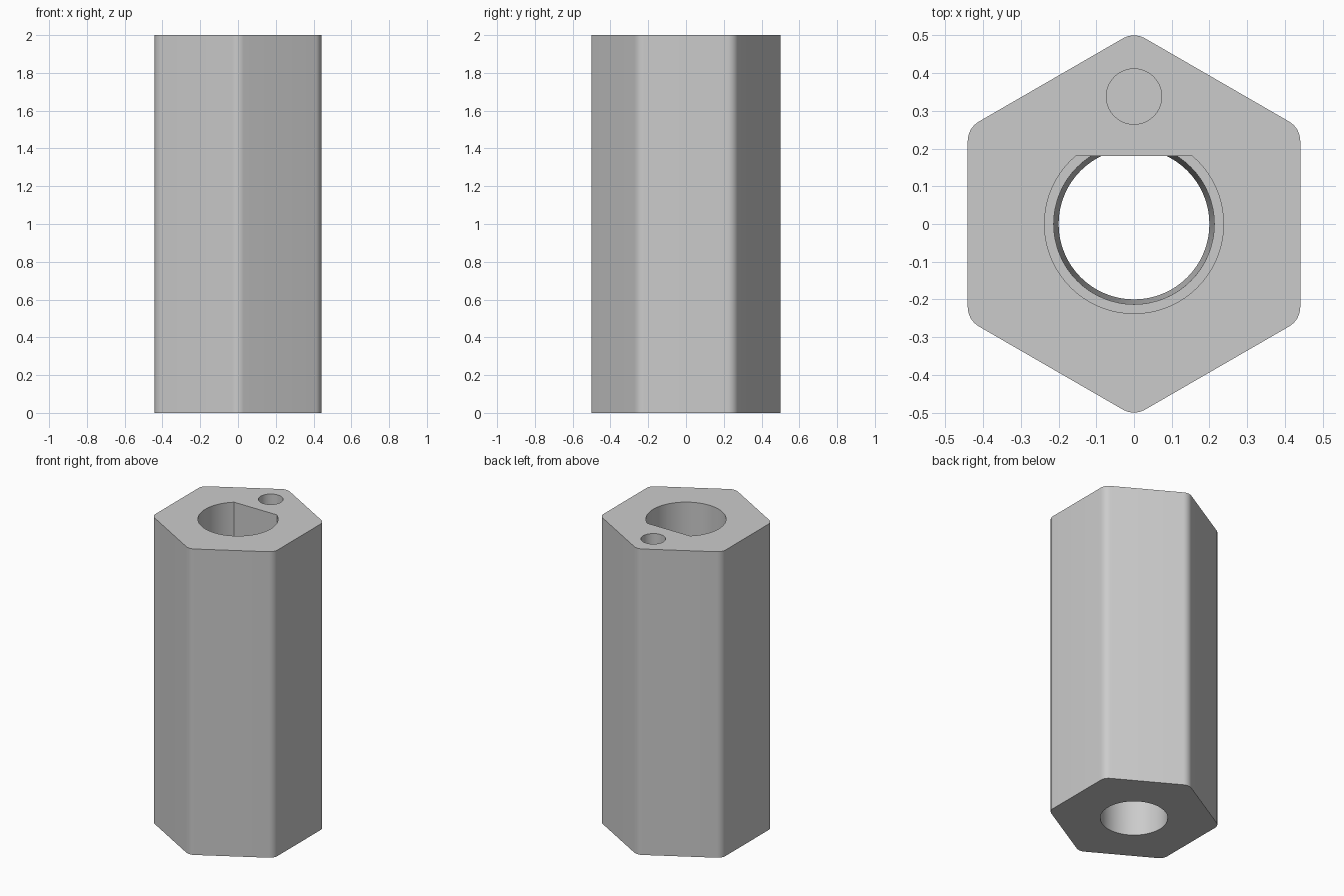
import bpy
import bmesh
from math import sin, cos, pi, asin, radians

if "Cube" in bpy.data.objects:
    bpy.data.objects.remove(bpy.data.objects["Cube"])

HEIGHT = 2.0
SHELF = 1.0        # floor of the D-shaped socket

grey = bpy.data.materials.new("plain grey")
grey.use_nodes = True
colour = (0.6, 0.6, 0.6, 1)
grey.diffuse_color = colour
grey.node_tree.nodes["Principled BSDF"].inputs["Base Color"].default_value = colour


def arc(cx, cy, r, start, end, steps):
    """Points along an arc, both ends included."""
    angles = [start + (end - start) * i / steps for i in range(steps + 1)]
    return [(cx + r * cos(a), cy + r * sin(a)) for a in angles]


def prism(name, outline, z0, z1, bottom_scale=1.0):
    """Closed prism over an outline, optionally tapered toward the bottom."""
    bm = bmesh.new()
    low = [bm.verts.new((x * bottom_scale, y * bottom_scale, z0)) for x, y in outline]
    high = [bm.verts.new((x, y, z1)) for x, y in outline]
    bm.faces.new(low[::-1])
    bm.faces.new(high)
    for i in range(len(outline)):
        j = (i + 1) % len(outline)
        bm.faces.new((low[i], low[j], high[j], high[i]))
    mesh = bpy.data.meshes.new(name)
    bm.to_mesh(mesh)
    bm.free()
    mesh.materials.append(grey)
    obj = bpy.data.objects.new(name, mesh)
    bpy.context.collection.objects.link(obj)
    return obj


def cut(target, cutter):
    """Subtract the cutter and remove it."""
    cutter.hide_render = True
    mod = target.modifiers.new("cut", "BOOLEAN")
    mod.operation = "DIFFERENCE"
    mod.solver = "EXACT"
    mod.object = cutter
    bpy.context.view_layer.objects.active = target
    bpy.ops.object.modifier_apply(modifier=mod.name)
    bpy.data.objects.remove(cutter)


# Hexagonal body with rounded upright edges
corner_r = 0.06
centre_r = 0.5 - corner_r
hexagon = []
for k in range(6):
    a = pi / 2 + k * pi / 3
    hexagon += arc(centre_r * cos(a), centre_r * sin(a), corner_r,
                   a - pi / 6, a + pi / 6, 8)
body = prism("hexagonal_body", hexagon, 0, HEIGHT)

# D-shaped socket, flat toward the back
socket_r, flat_y = 0.2375, 0.18
flat_a = asin(flat_y / socket_r)
d_shape = arc(0, 0, socket_r, pi - flat_a, 2 * pi + flat_a, 56)
cut(body, prism("socket_cutter", d_shape, SHELF, HEIGHT + 0.1))

# Slightly tapered round bore through the rest
bore = arc(0, 0, 0.213, 0, 2 * pi, 64)[:-1]
cut(body, prism("bore_cutter", bore, -0.001, SHELF, 0.2 / 0.213))

# Small blind hole near the back corner
pin = arc(0, 0.338, 0.0735, 0, 2 * pi, 40)[:-1]
cut(body, prism("pin_hole_cutter", pin, HEIGHT - 0.5, HEIGHT + 0.1))

# Smooth walls, crisp rims
bpy.ops.object.select_all(action="DESELECT")
body.select_set(True)
bpy.context.view_layer.objects.active = body
bpy.ops.object.shade_smooth_by_angle(angle=radians(25))
